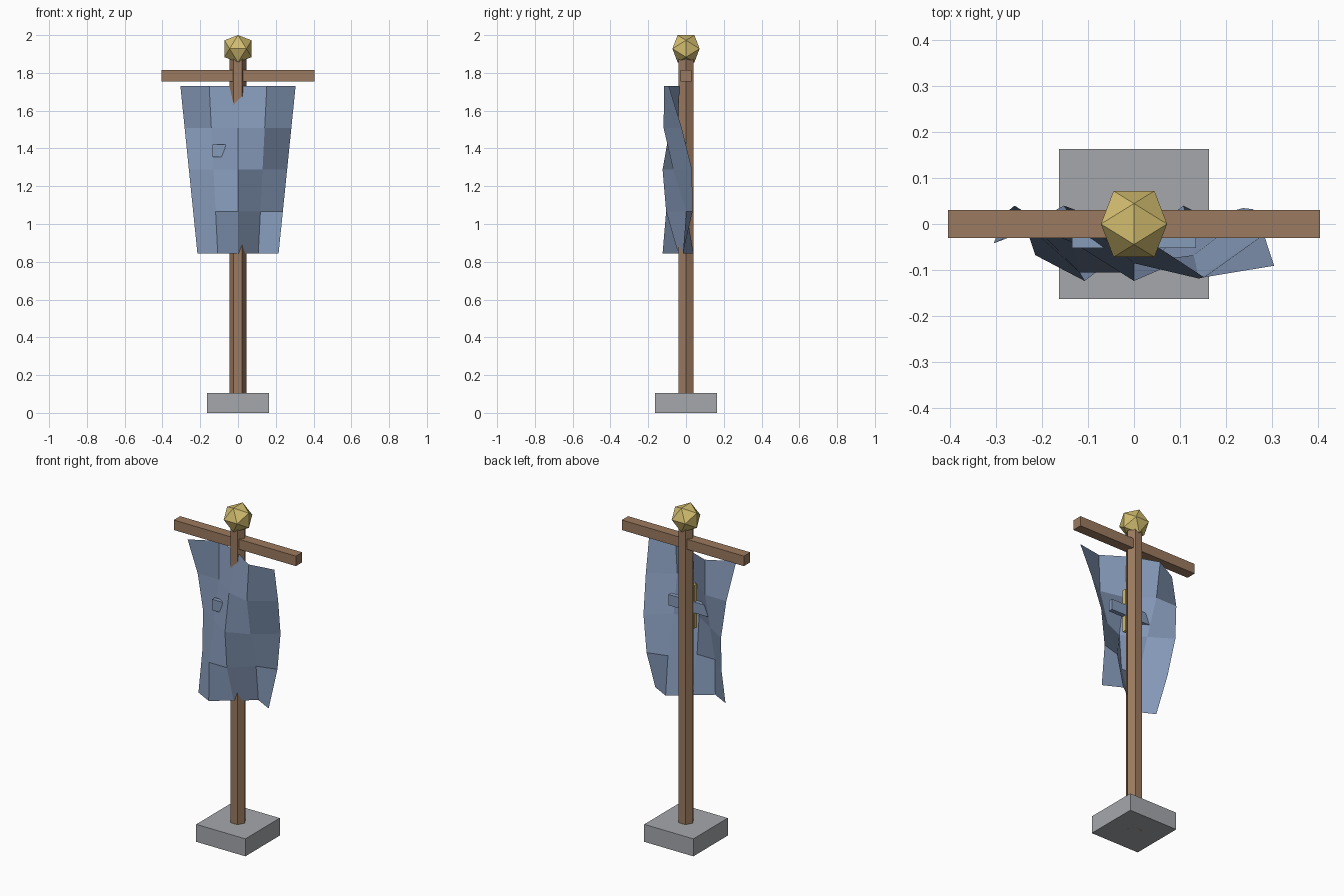
import bpy, bmesh
from math import sin, cos, pi, sqrt
from itertools import product

old = bpy.data.objects.get("Cube")
if old:
    bpy.data.objects.remove(old, do_unlink=True)


def material(name, rgb):
    m = bpy.data.materials.new(name)
    m.use_nodes = True
    m.diffuse_color = (*rgb, 1)
    m.node_tree.nodes["Principled BSDF"].inputs["Base Color"].default_value = (*rgb, 1)
    return m


wood = material("brown wood", (0.33, 0.195, 0.115))
cloth = material("blue cloth", (0.24, 0.325, 0.49))
gold = material("dull gold", (0.65, 0.51, 0.16))
stone = material("grey stone", (0.375, 0.39, 0.41))


def finish(name, bm, mat):
    mesh = bpy.data.meshes.new(name)
    bm.to_mesh(mesh)
    bm.free()
    mesh.materials.append(mat)
    ob = bpy.data.objects.new(name, mesh)
    bpy.context.collection.objects.link(ob)
    return ob


def box(name, lo, hi, mat):
    bm = bmesh.new()
    bmesh.ops.create_cube(bm, size=1)
    for v in bm.verts:
        v.co = [h if c > 0 else l for c, l, h in zip(v.co, lo, hi)]
    return finish(name, bm, mat)


# Stone base and crossbar
box("base", (-0.163, -0.163, 0), (0.163, 0.163, 0.105), stone)
box("crossbar", (-0.405, -0.03, 1.755), (0.405, 0.03, 1.815), wood)

# Six-sided pole with corners on the x axis
bm = bmesh.new()
ring = [bm.verts.new((0.045 * cos(i * pi / 3), 0.045 * sin(i * pi / 3), 0)) for i in range(6)]
bottom = bm.faces.new(ring)
top = bmesh.ops.extrude_face_region(bm, geom=[bottom])["geom"]
for v in top:
    if isinstance(v, bmesh.types.BMVert):
        v.co.z = 1.88
bmesh.ops.recalc_face_normals(bm, faces=bm.faces)
finish("pole", bm, wood)

# Twenty-sided finial from three golden rectangles
bm = bmesh.new()
t = (1 + sqrt(5)) / 2
s = 0.0445
for a, b in product((-s, s), (-s * t, s * t)):
    for co in ((a, b, 0), (b, 0, a), (0, a, b)):
        bm.verts.new((co[0], co[1], co[2] + 1.928))
bmesh.ops.convex_hull(bm, input=bm.verts)
bmesh.ops.recalc_face_normals(bm, faces=bm.faces)
finish("finial", bm, gold)

# Tapered cloth with a diagonal wave, a single sheet
bm = bmesh.new()
n = 4
rows = []
for r in range(n + 1):
    v = r / n
    half = 0.305 - 0.09 * v
    rows.append([bm.verts.new((half * (2 * c / n - 1),
                               -0.042 + 0.083 * sin(pi * (1.8 * c / n + 1.1 * v)),
                               1.73 - 0.885 * v)) for c in range(n + 1)])
for r, c in product(range(n), range(n)):
    bm.faces.new((rows[r][c], rows[r + 1][c], rows[r + 1][c + 1], rows[r][c + 1]))
finish("banner_cloth", bm, cloth)

# Cross-shaped emblem mostly hidden behind the cloth
box("emblem_bar", (-0.135, -0.052, 1.355), (0.135, -0.025, 1.42), cloth)
box("emblem_upright", (-0.038, -0.05, 1.26), (0.038, -0.028, 1.52), gold)
